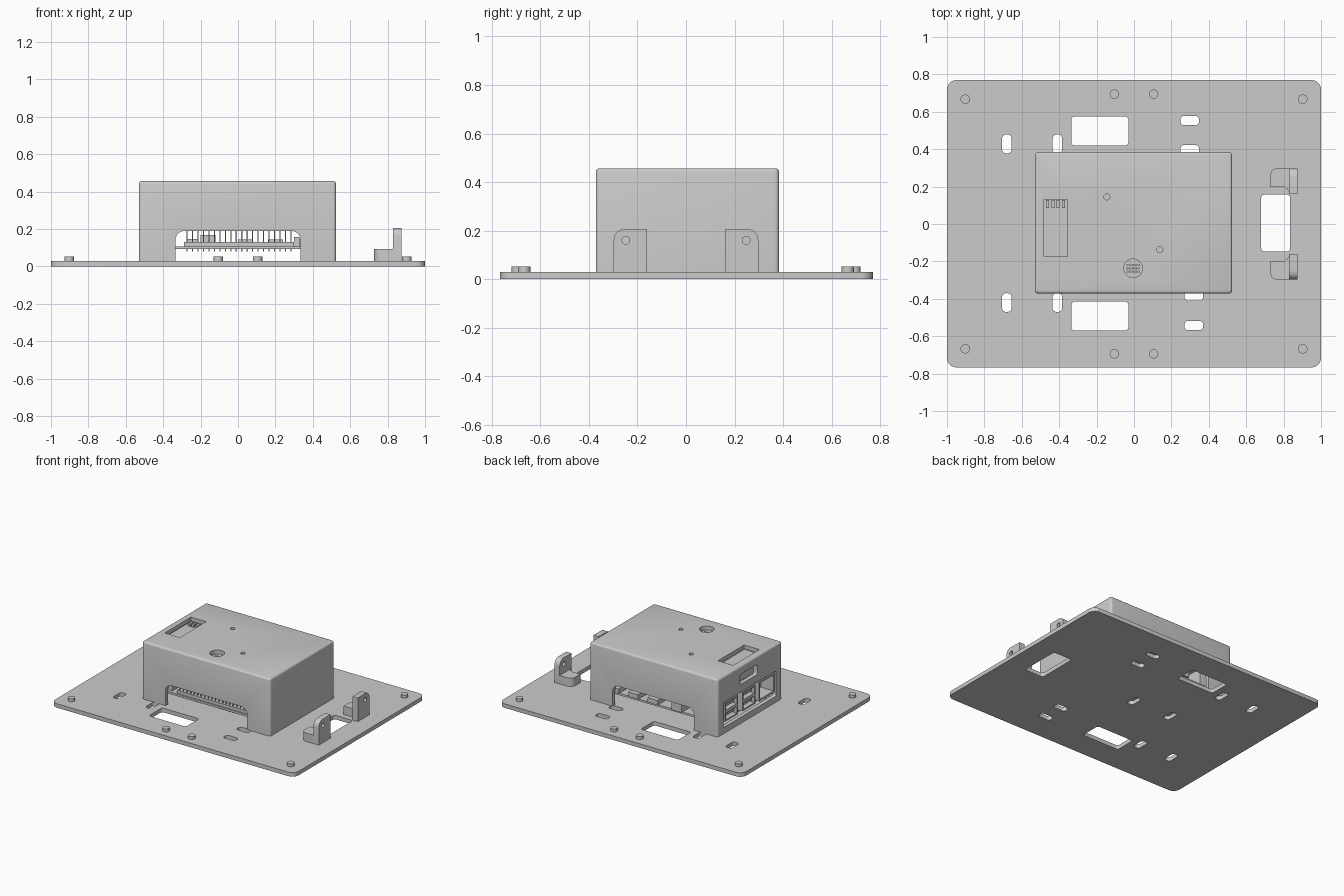
import bpy, bmesh, math

if "Cube" in bpy.data.objects:
    bpy.data.objects.remove(bpy.data.objects["Cube"])

AX = {'Z': lambda u, v, w: (u, v, w), 'Y': lambda u, v, w: (u, w, v), 'X': lambda u, v, w: (w, u, v)}


def prism(name, pts, a, b, axis='Z', bevel=0):
    """Extrude a 2D outline from a to b along an axis."""
    bm = bmesh.new()
    lo = [bm.verts.new(AX[axis](u, v, a)) for u, v in pts]
    hi = [bm.verts.new(AX[axis](u, v, b)) for u, v in pts]
    bm.faces.new(lo)
    bm.faces.new(hi)
    n = len(pts)
    for i in range(n):
        j = (i + 1) % n
        bm.faces.new((lo[i], lo[j], hi[j], hi[i]))
    bmesh.ops.recalc_face_normals(bm, faces=bm.faces)
    if bevel:
        rim = [e for e in bm.edges if all(v in hi for v in e.verts)]
        bmesh.ops.bevel(bm, geom=rim, offset=bevel, segments=3, profile=0.5, affect='EDGES')
    me = bpy.data.meshes.new(name)
    bm.to_mesh(me)
    bm.free()
    ob = bpy.data.objects.new(name, me)
    bpy.context.collection.objects.link(ob)
    return ob


def rrect(u0, u1, v0, v1, r=0.0, seg=5):
    """Rounded rectangle; r is one radius or four (++, -+, --, +-)."""
    rs = r if isinstance(r, tuple) else (r,) * 4
    pts = []
    for k, (su, sv) in enumerate(((1, 1), (-1, 1), (-1, -1), (1, -1))):
        q = rs[k]
        cu, cv = (u1 - q if su > 0 else u0 + q), (v1 - q if sv > 0 else v0 + q)
        for i in range(seg + 1 if q else 1):
            t = math.pi / 2 * (k + i / seg)
            pts.append((cu + q * math.cos(t), cv + q * math.sin(t)))
    return pts


def circle(u, v, r, n=24):
    return [(u + r * math.cos(2 * math.pi * i / n), v + r * math.sin(2 * math.pi * i / n)) for i in range(n)]


def box(name, x0, x1, y0, y1, z0, z1):
    return prism(name, rrect(x0, x1, y0, y1), z0, z1)


def activate(ob):
    bpy.ops.object.select_all(action='DESELECT')
    ob.select_set(True)
    bpy.context.view_layer.objects.active = ob


def cut(ob, cutters):
    for c in cutters:
        activate(ob)
        m = ob.modifiers.new("cut", 'BOOLEAN')
        m.operation, m.solver, m.object = 'DIFFERENCE', 'EXACT', c
        bpy.ops.object.modifier_apply(modifier=m.name)
        bpy.data.objects.remove(c)


def smooth(ob):
    activate(ob)
    bpy.ops.object.shade_smooth_by_angle(angle=math.radians(32))


# Base plate with windows and slots
plate = prism("base_plate", rrect(-1, 1, -0.767, 0.77, 0.05), 0, 0.03)
windows = [(-0.335, -0.03, 0.42, 0.575), (-0.335, -0.03, -0.57, -0.415), (0.68, 0.835, -0.147, 0.157)]
slots = [(x - 0.025, x + 0.025, y - 0.05, y + 0.05)
         for x, y in ((-0.68, 0.428), (-0.41, 0.428), (-0.68, -0.42), (-0.41, -0.42), (0, 0), (-0.316, 0))]
slots += [(x - 0.05, x + 0.05, y - 0.025, y + 0.025)
          for x, y in ((0.298, 0.553), (0.298, 0.397), (0.32, -0.543), (0.32, -0.385))]
cut(plate, [prism("cutter", rrect(*w, 0.018), -0.1, 0.1) for w in windows]
    + [prism("cutter", rrect(*s, 0.02), -0.1, 0.1) for s in slots])
smooth(plate)

# Round bolt heads near the plate rim
for x, y in ((0.902, 0.667), (0.105, 0.694)):
    for sx in (-1, 1):
        for sy in (-1, 1):
            smooth(prism("bolt_head", circle(sx * x, sy * y, 0.025), 0.03, 0.052))

# Hollow cover with arches front and back, port opening, pocket and holes
cover = prism("cover", rrect(-0.53, 0.525, -0.372, 0.384, 0.018), 0.03, 0.456, bevel=0.014)
cut(cover, [
    box("cutter", -0.5, 0.495, -0.342, 0.354, -0.1, 0.426),
    prism("cutter", rrect(-0.335, 0.335, -0.1, 0.19, 0.05), -0.6, 0.6, 'Y'),
    prism("cutter", rrect(-0.3, 0.315, 0.075, 0.262, 0.01), -0.6, -0.45, 'X'),
    prism("cutter", rrect(-0.08, 0.12, 0.32, 0.395, 0.01), -0.6, -0.45, 'X'),
    prism("cutter", rrect(-0.48, -0.355, -0.175, 0.132), 0.4, 0.6),
    prism("cutter", circle(-0.145, 0.145, 0.016), 0.4, 0.6),
    prism("cutter", circle(0.138, -0.137, 0.016), 0.4, 0.6),
    prism("cutter", circle(-0.005, -0.237, 0.05, 32), 0.4, 0.6),
])
smooth(cover)

# Perforated disc under the round hole
grille = prism("sound_grille", circle(-0.005, -0.237, 0.058, 32), 0.412, 0.426)
cut(grille, [prism("cutter", circle(-0.035 + 0.015 * i, -0.237 + 0.018 * j, 0.004, 8), 0.3, 0.5)
             for i in range(5) for j in (-1, 0, 1)])

# Small module under the top pocket, with terminals at one end
box("display_module", -0.497, -0.34, -0.2, 0.155, 0.32, 0.41)
for i in range(4):
    x = -0.47 + i * 0.028
    box("module_terminal", x, x + 0.016, 0.085, 0.128, 0.41, 0.43)

# Circuit board on standoffs
box("circuit_board", -0.49, 0.485, -0.315, 0.325, 0.093, 0.108)
for x in (-0.44, 0.44):
    for y in (-0.27, 0.28):
        smooth(prism("standoff", circle(x, y, 0.028, 16), 0.03, 0.093))

# Pin header along the front of the board
box("pin_header", -0.29, 0.3, -0.305, -0.25, 0.108, 0.13)
for i in range(20):
    for y in (-0.292, -0.263):
        x = -0.272 + i * 0.0292
        box("header_pin", x - 0.003, x + 0.003, y - 0.003, y + 0.003, 0.08, 0.2)

# Chips and side sockets
for x, y, w, d, h in ((0.12, 0.0, 0.17, 0.17, 0.02), (-0.13, 0.0, 0.13, 0.17, 0.015), (-0.24, 0.1, 0.06, 0.06, 0.04),
                      (0.37, 0.29, 0.1, 0.09, 0.035), (0.2, 0.285, 0.08, 0.1, 0.035), (0.04, 0.285, 0.08, 0.1, 0.035),
                      (-0.16, 0.275, 0.08, 0.13, 0.06), (0.315, 0.0, 0.03, 0.25, 0.05)):
    box("board_component", x - w / 2, x + w / 2, y - d / 2, y + d / 2, 0.108, 0.108 + h)

# Large sockets facing the left side opening
for y, w, tiers in ((0.216, 0.155, 2), (0.01, 0.155, 2), (-0.2, 0.185, 1)):
    sock = box("socket", -0.525, -0.335, y - w / 2, y + w / 2, 0.108, 0.25)
    h = 0.142 / tiers
    cut(sock, [box("cutter", -0.6, -0.42, y - w / 2 + 0.014, y + w / 2 - 0.014,
                   0.108 + t * h + 0.012, 0.108 + (t + 1) * h - 0.012) for t in range(tiers)])
    for t in range(tiers if tiers > 1 else 0):
        z = 0.108 + (t + 0.5) * h
        box("socket_tongue", -0.51, -0.42, y - w / 2 + 0.025, y + w / 2 - 0.025, z - 0.006, z + 0.01)

# Pair of angle brackets on the right: upright lug with hole, plus foot
for s in (1, -1):
    y0, y1 = sorted((s * 0.16, s * 0.298))
    lug = prism("bracket_lug", rrect(y0, y1, 0.03, 0.206, (0.045 if s > 0 else 0, 0.045 if s < 0 else 0, 0, 0)),
                0.83, 0.873, 'X')
    cut(lug, [prism("cutter", circle(s * 0.248, 0.16, 0.016), 0.7, 1.0, 'X')])
    smooth(lug)
    f0, f1 = sorted((s * 0.2, s * 0.298))
    foot = prism("bracket_foot", rrect(0.728, 0.832, f0, f1, (0, 0.04 if s > 0 else 0, 0.04 if s < 0 else 0, 0)),
                 0.03, 0.093)
    smooth(foot)
    # Curved web between foot and lug
    web = [(0.832, s * 0.2), (0.79, s * 0.2)] + [
        (0.79 + 0.04 * math.sin(t), s * (0.16 + 0.04 * math.cos(t))) for t in (0.4, 0.8, 1.2, 1.57)] + [(0.832, s * 0.16)]
    smooth(prism("bracket_web", web, 0.03, 0.093))
